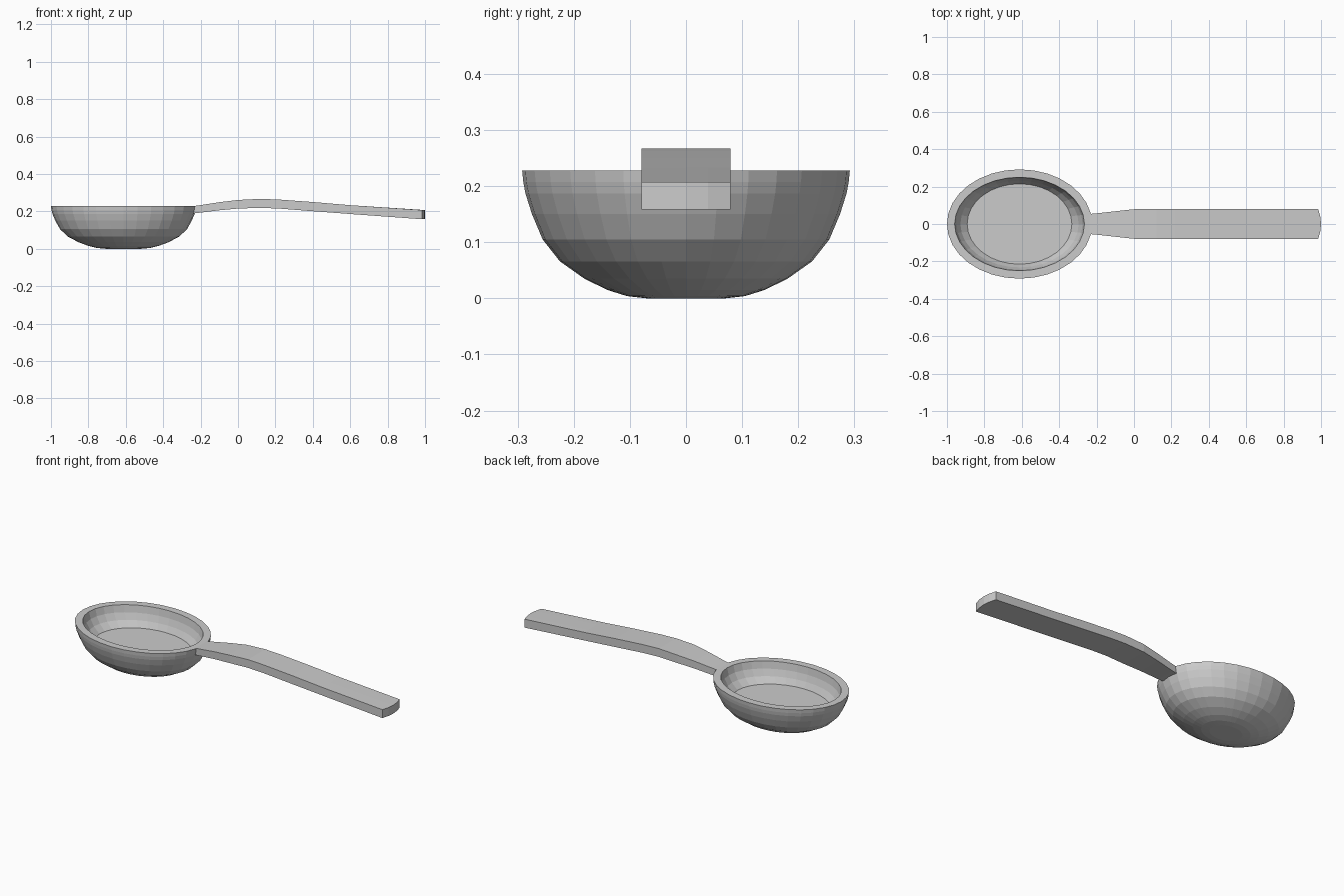
import bpy, bmesh, math

if "Cube" in bpy.data.objects:
    bpy.data.objects.remove(bpy.data.objects["Cube"])

SEGMENTS = 32
CENTRE_X, RX, RY = -0.612, 0.388, 0.292


def new_object(name, bm):
    bmesh.ops.recalc_face_normals(bm, faces=bm.faces)
    mesh = bpy.data.meshes.new(name)
    bm.to_mesh(mesh)
    bm.free()
    obj = bpy.data.objects.new(name, mesh)
    bpy.context.collection.objects.link(obj)
    return obj


def loft(name, rings):
    """Skin a list of equal-length point loops and cap both ends."""
    bm = bmesh.new()
    loops = [[bm.verts.new(p) for p in ring] for ring in rings]
    n = len(loops[0])
    for a, b in zip(loops, loops[1:]):
        for i in range(n):
            j = (i + 1) % n
            bm.faces.new((a[i], a[j], b[j], b[i]))
    bm.faces.new(loops[0])
    bm.faces.new(loops[-1])
    return new_object(name, bm)


def ellipse(rx, ry, z):
    angles = [2 * math.pi * i / SEGMENTS for i in range(SEGMENTS)]
    return [(CENTRE_X + rx * math.cos(a), ry * math.sin(a), z) for a in angles]


# Bowl: outside profile as (fraction of full radius, height)
outer = [(0.24, 0.0), (0.36, 0.004), (0.48, 0.015), (0.62, 0.035), (0.77, 0.066),
         (0.875, 0.105), (0.94, 0.15), (0.98, 0.187), (0.993, 0.207), (1.0, 0.228)]
rings = [ellipse(RX * f, RY * f, z) for f, z in outer]
# Inside wall and flat floor
rings += [ellipse(0.347, 0.250, 0.228), ellipse(0.337, 0.244, 0.187),
          ellipse(0.316, 0.232, 0.15), ellipse(0.280, 0.215, 0.115)]
loft("bowl", rings)

# Handle: stations as (x, half width, top, bottom), with a shallow rounded end
stations = [(-0.245, 0.053, 0.227, 0.189), (-0.21, 0.056, 0.232, 0.192),
            (-0.10, 0.068, 0.249, 0.206), (0.0, 0.079, 0.261, 0.215),
            (0.12, 0.079, 0.267, 0.219), (0.22, 0.079, 0.263, 0.215),
            (0.40, 0.079, 0.250, 0.201), (0.60, 0.079, 0.233, 0.186),
            (0.985, 0.079, 0.207, 0.158)]
handle_rings = []
for x, w, top, bottom in stations:
    bulge = 0.015 if x > 0.9 else 0.0
    across = [-1, -0.5, 0, 0.5, 1]
    upper = [(x + bulge * (1 - t * t), t * w, top) for t in across]
    lower = [(px, py, bottom) for px, py, _ in reversed(upper)]
    handle_rings.append(upper + lower)
handle = loft("handle", handle_rings)

# Split the curved end cap into upright strips
bm = bmesh.new()
bm.from_mesh(handle.data)
bm.faces.ensure_lookup_table()
end_cap = max(bm.faces, key=lambda f: f.calc_center_median().x)
end_verts = list(end_cap.verts)
bmesh.ops.delete(bm, geom=[end_cap], context='FACES_ONLY')
top_row = sorted(end_verts, key=lambda v: -v.co.z)[:5]
low_row = [v for v in end_verts if v not in top_row]
top_row.sort(key=lambda v: v.co.y)
low_row.sort(key=lambda v: v.co.y)
for i in range(4):
    bm.faces.new((top_row[i], low_row[i], low_row[i + 1], top_row[i + 1]))
bmesh.ops.recalc_face_normals(bm, faces=bm.faces)
bm.to_mesh(handle.data)
bm.free()
